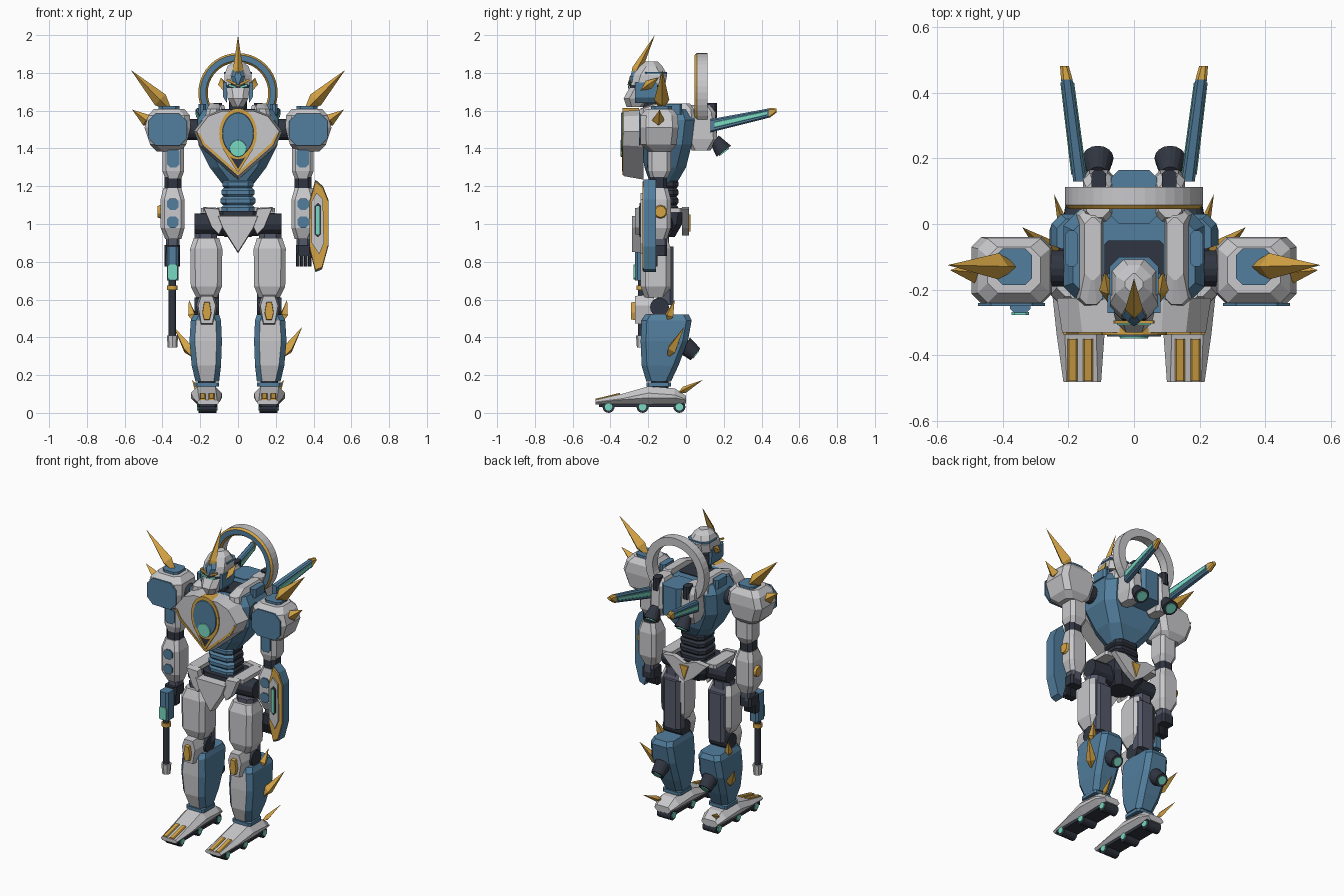
import bpy, bmesh, math
from mathutils import Vector, Matrix

if "Cube" in bpy.data.objects:
    bpy.data.objects.remove(bpy.data.objects["Cube"])

def material(name, *rgb):
    m = bpy.data.materials.new(name)
    m.use_nodes = True
    m.diffuse_color = (*rgb, 1)
    m.node_tree.nodes["Principled BSDF"].inputs["Base Color"].default_value = (*rgb, 1)
    return m

GREY = material("pale grey armour", .58, .58, .6)
BLUE = material("steel blue", .085, .21, .34)
GOLD = material("gold trim", .66, .37, .06)
DARK = material("dark joint", .03, .036, .052)
SLATE = material("slate grey", .09, .1, .14)
CYAN = material("cyan glow", .19, .7, .54)

def finish(name, bm, mats, mirror=False, rule=None):
    bmesh.ops.recalc_face_normals(bm, faces=bm.faces[:])
    bm.normal_update()
    if rule:
        for f in bm.faces:
            f.material_index = rule(f)
    mesh = bpy.data.meshes.new(name)
    bm.to_mesh(mesh)
    bm.free()
    for m in mats if isinstance(mats, list) else [mats]:
        mesh.materials.append(m)
    ob = bpy.data.objects.new(name, mesh)
    bpy.context.collection.objects.link(ob)
    if mirror:
        ob.modifiers.new("mirror", "MIRROR")

def bridge(name, rings, mats, mirror=False, rule=None):
    """Skin a row of equal rings of points and cap both ends."""
    bm = bmesh.new()
    rows = [[bm.verts.new(p) for p in ring] for ring in rings]
    for lo, hi in zip(rows, rows[1:]):
        for i in range(len(lo)):
            bm.faces.new((lo[i - 1], lo[i], hi[i], hi[i - 1]))
    bm.faces.new(rows[0])
    bm.faces.new(rows[-1])
    finish(name, bm, mats, mirror, rule)

def loft(name, sections, mats, mirror=False, c=.02, axis="z", rule=None):
    """Chamfered rectangles (t, a0, a1, b0, b1) joined along the z or y axis."""
    rings = []
    for t, a0, a1, b0, b1 in sections:
        k = min(c, (a1 - a0) * .45, (b1 - b0) * .45)
        pts = [(a0 + k, b0), (a1 - k, b0), (a1, b0 + k), (a1, b1 - k),
               (a1 - k, b1), (a0 + k, b1), (a0, b1 - k), (a0, b0 + k)]
        rings.append([(a, b, t) if axis == "z" else (a, t, b) for a, b in pts])
    bridge(name, rings, mats, mirror, rule)

def box(name, x0, x1, y0, y1, z0, z1, mat, mirror=False, c=.012):
    loft(name, [(z0, x0, x1, y0, y1), (z1, x0, x1, y0, y1)], mat, mirror, c)

def prism(name, pts, y0, y1, mat, mirror=False, taper=1, sym=False):
    """Outline in x and z, from the back y1 to a scaled front y0."""
    if sym:
        pts = pts + [(-x, z) for x, z in reversed(pts) if x > 0]
    cx, cz = (sum(v) / len(pts) for v in zip(*pts))
    front = [(cx + (x - cx) * taper, y0, cz + (z - cz) * taper) for x, z in pts]
    bridge(name, [front, [(x, y1, z) for x, z in pts]], mat, mirror)

def plate(name, x0, x1, z0, z1, y, mat, mirror=False, c=.015):
    loft(name, [(y - .007, x0, x1, z0, z1), (y + .002, x0, x1, z0, z1)], mat, mirror, c, "y")

def tube(name, p0, p1, r0, r1, mat, mirror=False, n=16):
    p0, p1 = Vector(p0), Vector(p1)
    bm = bmesh.new()
    turn = (p1 - p0).to_track_quat("Z", "Y").to_matrix().to_4x4()
    bmesh.ops.create_cone(bm, cap_ends=True, segments=n, radius1=r0, radius2=r1, depth=(p1 - p0).length,
                          matrix=Matrix.Translation((p0 + p1) / 2) @ turn)
    finish(name, bm, mat, mirror)

def spike(name, tail, tip, r, mirror=True, f=.3):
    """Four-sided double pyramid, widest at the fraction f."""
    tail, d = Vector(tail), Vector(tip) - Vector(tail)
    turn = d.to_track_quat("Z", "Y")
    bm = bmesh.new()
    ring = [bm.verts.new(tail + d * f + turn @ Vector(p)) for p in ((r, 0, 0), (0, r, 0), (-r, 0, 0), (0, -r, 0))]
    for end in (bm.verts.new(tail), bm.verts.new(tail + d)):
        for i in range(4):
            bm.faces.new((end, ring[i - 1], ring[i]))
    finish(name, bm, GOLD, mirror)

def strip(name, a, b, y):
    """Thin gold trim between two points on a plane of constant y."""
    a, b = Vector(a), Vector(b)
    n = (b - a).orthogonal().normalized() * .006
    prism(name, [tuple(p) for p in (a + n, b + n, b - n, a - n)], y - .005, y + .004, GOLD, True)

def oval(name, z, rx, rz, y0, y1, mat, taper):
    angles = [i * math.tau / 24 for i in range(24)]
    prism(name, [(rx * math.cos(a), z + rz * math.sin(a)) for a in angles], y0, y1, mat, taper=taper)

# Feet with wheels
loft("foot", [(-.48, .1, .215, .045, .068), (-.34, .09, .235, .045, .1), (-.2, .085, .25, .045, .14),
              (-.06, .09, .245, .045, .13), (0, .11, .225, .05, .09)], GREY, True, .035, "y")
box("sole", .11, .215, -.46, -.01, .03, .048, DARK, True)
for y in (-.41, -.23, -.035):
    tube("wheel", (.115, y, .032), (.21, y, .032), .032, .032, DARK, True)
    tube("wheel_hub", (.108, y, .032), (.217, y, .032), .02, .02, CYAN, True)
for x in (.125, .172):
    loft("toe_stripe", [(-.478, x, x + .03, .05, .075), (-.35, x, x + .03, .07, .106)], GOLD, True, .004, "y")
spike("heel_spike", (.2, -.05, .1), (.243, .09, .175), .018)
tube("ankle", (.165, -.14, .1), (.165, -.14, .19), .05, .045, DARK, True)
box("ankle_cuff", .1, .23, -.21, -.08, .14, .16, BLUE, True)

# Shins, knees and thighs
loft("shin", [(.165, .1, .225, -.21, -.08), (.25, .09, .245, -.235, -.04), (.38, .085, .257, -.24, .01),
              (.49, .09, .25, -.235, .03), (.52, .1, .235, -.215, .015)], [BLUE, GREY], True, .028,
     rule=lambda f: int(f.normal.y < -.85))
tube("calf_thruster", (.17, -.01, .36), (.17, .05, .31), .05, .04, DARK, True)
tube("calf_glow", (.17, .044, .315), (.17, .054, .307), .026, .026, CYAN, True)
spike("calf_spike", (.235, -.1, .29), (.34, -.01, .455), .03)
spike("upper_calf_spike", (.235, -.1, .48), (.26, -.06, .6), .025)
tube("knee_joint", (.1, -.14, .56), (.23, -.14, .56), .05, .05, DARK, True)
prism("knee_guard", [(.13, .63), (.2, .63), (.22, .57), (.2, .46), (.13, .46), (.11, .57)], -.27, -.17, GREY, True, .85)
prism("knee_plate", [(.15, .59), (.18, .59), (.19, .53), (.18, .49), (.15, .49), (.14, .53)], -.29, -.26, GOLD, True, .9)
loft("thigh", [(.61, .11, .22, -.22, -.1), (.67, .085, .25, -.24, -.08), (.87, .083, .253, -.24, -.08),
               (.925, .1, .235, -.22, -.1)], [GREY, SLATE], True, .025, rule=lambda f: int(f.normal.y > .9))
box("thigh_back", .1, .22, -.15, -.065, .57, .88, SLATE, True, .02)
box("thigh_collar", .11, .23, -.2, -.09, .9, .95, SLATE, True, .03)

# Hips and waist
tube("hip_axle", (.06, -.13, 1), (.23, -.13, 1), .065, .055, DARK, True, 12)
loft("pelvis", [(.93, -.07, .07, -.2, -.06), (1, -.11, .11, -.23, -.02), (1.07, -.11, .11, -.23, -.01)], DARK, c=.03)
prism("front_skirt", [(0, .845), (.085, .98), (.11, 1.045), (0, 1.045)], -.285, -.22, GREY, taper=.95, sym=True)
prism("hip_guard", [(.1, 1.085), (.185, 1.09), (.14, .98), (.1, .94), (.08, .98)], -.27, -.23, GREY, True, .92)
prism("rear_skirt", [(0, .94), (.06, .98), (.16, 1.08), (.08, 1.09), (0, 1.06)], -.02, .015, GREY, sym=True)
prism("rear_trim", [(0, .96), (.03, 1.05), (0, 1.05)], .012, .024, GOLD, sym=True)
box("side_skirt", .12, .195, -.23, -.02, 1.06, 1.085, GREY, True)
for i in range(4):
    z, w = 1.055 + i * .045, .093 - abs(i - 1) * .005
    loft("waist_segment", [(z, .012 - w, w - .012, -.19, -.05), (z + .012, -w, w, -.2, -.04), (z + .032, -w, w, -.2, -.04),
         (z + .045, .012 - w, w - .012, -.19, -.05)], [DARK, BLUE], c=.03, rule=lambda f: int(f.normal.y < -.3))

# Torso and chest
loft("torso", [(1.215, -.085, .085, -.19, -.05), (1.3, -.15, .15, -.22, 0), (1.42, -.21, .21, -.24, .03),
               (1.55, -.215, .215, -.24, .045), (1.605, -.185, .185, -.23, .03)], BLUE, c=.05)
loft("shoulder_strap", [(1.56, .09, .175, -.25, .05), (1.61, .095, .165, -.245, .045),
                        (1.637, .1, .15, -.17, .02)], GREY, True)
box("collar_well", -.09, .09, -.2, -.05, 1.58, 1.61, DARK)
box("collar_block", .17, .21, -.13, -.02, 1.58, 1.635, BLUE, True)
prism("chest_plate", [(0, 1.235), (.2, 1.41), (.235, 1.49), (.17, 1.575), (.09, 1.605), (0, 1.605)],
      -.33, -.225, GREY, taper=.93, sym=True)
strip("chest_lower_trim", (0, 1.265), (.175, 1.42), -.331)
strip("chest_side_trim", (.175, 1.415), (.21, 1.48), -.331)
strip("chest_inner_trim", (0, 1.28), (.075, 1.4), -.333)
prism("chest_vent", [(0, 1.29), (.045, 1.36), (0, 1.36)], -.334, -.326, DARK, sym=True)
oval("core_rim", 1.478, .1, .135, -.337, -.25, GOLD, 1)
oval("core", 1.478, .09, .122, -.343, -.32, BLUE, .9)
oval("core_light", 1.4, .045, .045, -.348, -.34, CYAN, .95)

# Head
tube("neck", (0, -.17, 1.56), (0, -.19, 1.7), .05, .045, DARK)
loft("face_mask", [(1.62, -.03, .03, -.315, -.22), (1.665, -.055, .055, -.33, -.17),
                   (1.72, -.062, .062, -.3, -.15)], GREY, c=.03)
loft("visor", [(1.71, -.062, .062, -.3, -.13), (1.75, -.062, .062, -.29, -.13)], DARK, c=.03)
prism("eye", [(.01, 1.718), (.05, 1.728), (.052, 1.742), (.01, 1.728)], -.307, -.298, CYAN, True)
loft("helmet", [(1.735, -.073, .073, -.29, -.11), (1.79, -.072, .072, -.275, -.1),
                (1.835, -.055, .055, -.245, -.125), (1.86, -.028, .028, -.215, -.15)], GREY, c=.035)
box("helmet_band", -.075, .075, -.24, -.1, 1.795, 1.805, BLUE, c=.03)
loft("brow_plate", [(1.735, -.02, .02, -.31, -.25), (1.78, -.038, .038, -.298, -.24),
                    (1.825, -.022, .022, -.27, -.22)], BLUE)
strip("brow_trim", (0, 1.735), (.06, 1.765), -.297)
prism("cheek_guard", [(.058, 1.64), (.078, 1.67), (.08, 1.75), (.06, 1.75)], -.27, -.15, BLUE, True)
spike("ear_fin", (.072, -.25, 1.7), (.09, -.145, 1.775), .025, f=.5)
spike("crest", (0, -.3, 1.74), (0, -.165, 2), .027, False)

# Arms
tube("shoulder_axle", (.2, -.135, 1.5), (.28, -.135, 1.5), .055, .055, DARK, True)
loft("shoulder_pad", [(1.385, .3, .43, -.2, -.08), (1.42, .275, .465, -.24, -.05), (1.51, .25, .495, -.242, -.04),
                      (1.575, .255, .475, -.24, -.045), (1.61, .285, .445, -.21, -.07)], GREY, True, .03)
plate("shoulder_panel", .27, .475, 1.415, 1.585, -.242, BLUE, True, .04)
box("shoulder_cap", .31, .42, -.185, -.075, 1.6, 1.625, BLUE, True, .02)
spike("shoulder_spike", (.345, -.13, 1.59), (.567, -.125, 1.815), .04)
spike("shoulder_side_spike", (.45, -.15, 1.525), (.56, -.14, 1.605), .033)
loft("upper_arm", [(1.24, .3, .385, -.19, -.1), (1.28, .285, .4, -.2, -.08), (1.42, .285, .4, -.2, -.08)], GREY, True)
plate("upper_arm_panel", .31, .375, 1.3, 1.4, -.2, BLUE, True)
box("elbow", .3, .39, -.19, -.1, 1.16, 1.25, DARK, True, .02)
loft("forearm", [(.92, .3, .385, -.19, -.1), (.98, .283, .41, -.215, -.08), (1.13, .283, .41, -.215, -.08),
                 (1.19, .3, .395, -.195, -.095)], GREY, True)
for z in (.98, 1.075):
    plate("forearm_panel", .315, .375, z, z + .06, -.215, BLUE, True)
tube("elbow_disc", (.4, -.135, 1.065), (.425, -.135, 1.065), .04, .03, GOLD, True, 10)
box("wrist", .31, .38, -.18, -.1, .87, .93, SLATE, True)
box("palm", .308, .39, -.2, -.1, .83, .89, DARK, True)
for x in (.308, .329, .35, .371):
    box("finger", x, x + .018, -.2, -.15, .775, .84, DARK, True, .004)

# Right hand weapon
box("weapon_body", -.377, -.315, -.27, -.19, .7, .88, BLUE)
plate("weapon_light", -.372, -.32, .705, .785, -.27, CYAN, c=.008)
tube("weapon_barrel", (-.347, -.235, .4), (-.347, -.235, .72), .02, .02, DARK)
tube("weapon_ring", (-.347, -.235, .65), (-.347, -.235, .675), .028, .028, GOLD)
tube("weapon_muzzle", (-.347, -.235, .345), (-.347, -.235, .41), .025, .03, GREY, n=8)

# Left arm shield
outline = [(.41, 1.235), (.45, 1.2), (.478, 1.13), (.478, .88), (.445, .76), (.41, .745), (.38, .86), (.378, 1.12)]
prism("shield", outline, -.225, -.16, BLUE)
prism("shield_trim", outline, -.231, -.22, GOLD, taper=.95)
prism("shield_face", [(.39, 1.12), (.415, 1.165), (.45, 1.13), (.455, .9), (.43, .84), (.39, .9)], -.24, -.22, GREY)
plate("shield_slot_rim", .405, .44, .93, 1.11, -.238, DARK)
plate("shield_slot", .413, .432, .945, 1.095, -.243, CYAN, c=.004)

# Backpack, fins and thrusters
loft("backpack_pod", [(1.39, .07, .14, .03, .13), (1.45, .06, .155, 0, .165), (1.59, .06, .155, 0, .155),
                      (1.63, .075, .145, .02, .13)], GREY, True)
box("backpack_core", -.07, .07, 0, .165, 1.42, 1.61, BLUE, c=.025)
box("backpack_vent", .085, .13, .1, .165, 1.56, 1.64, DARK, True)
loft("fin", [(.13, .145, .185, 1.485, 1.555), (.44, .187, .222, 1.563, 1.612)], BLUE, True, .008, "y")
loft("fin_light", [(.15, .144, .191, 1.51, 1.54), (.43, .182, .224, 1.577, 1.598)], CYAN, True, .002, "y")
loft("fin_tip", [(.44, .187, .222, 1.56, 1.615), (.48, .198, .225, 1.59, 1.612)], GOLD, True, .008, "y")
tube("back_thruster", (.11, .15, 1.45), (.11, .2, 1.385), .03, .048, DARK, True)
tube("back_thruster_glow", (.11, .198, 1.388), (.11, .204, 1.38), .032, .032, CYAN, True)

# Halo ring behind the head
profile = [(.21, .113), (.21, .058), (.2, .045), (.17, .045), (.16, .058), (.16, .113)]
angles = [i * math.tau / 40 for i in range(40)]
bm = bmesh.new()
rows = [[bm.verts.new((r * math.cos(a), y, 1.695 + r * math.sin(a))) for r, y in profile] for a in angles]
for i, row in enumerate(rows):
    for j, colour in enumerate((0, 0, 2, 1, 2, 0)):
        bm.faces.new((row[j - 1], row[j], rows[i - 1][j], rows[i - 1][j - 1])).material_index = colour
finish("halo_ring", bm, [GREY, BLUE, GOLD])
